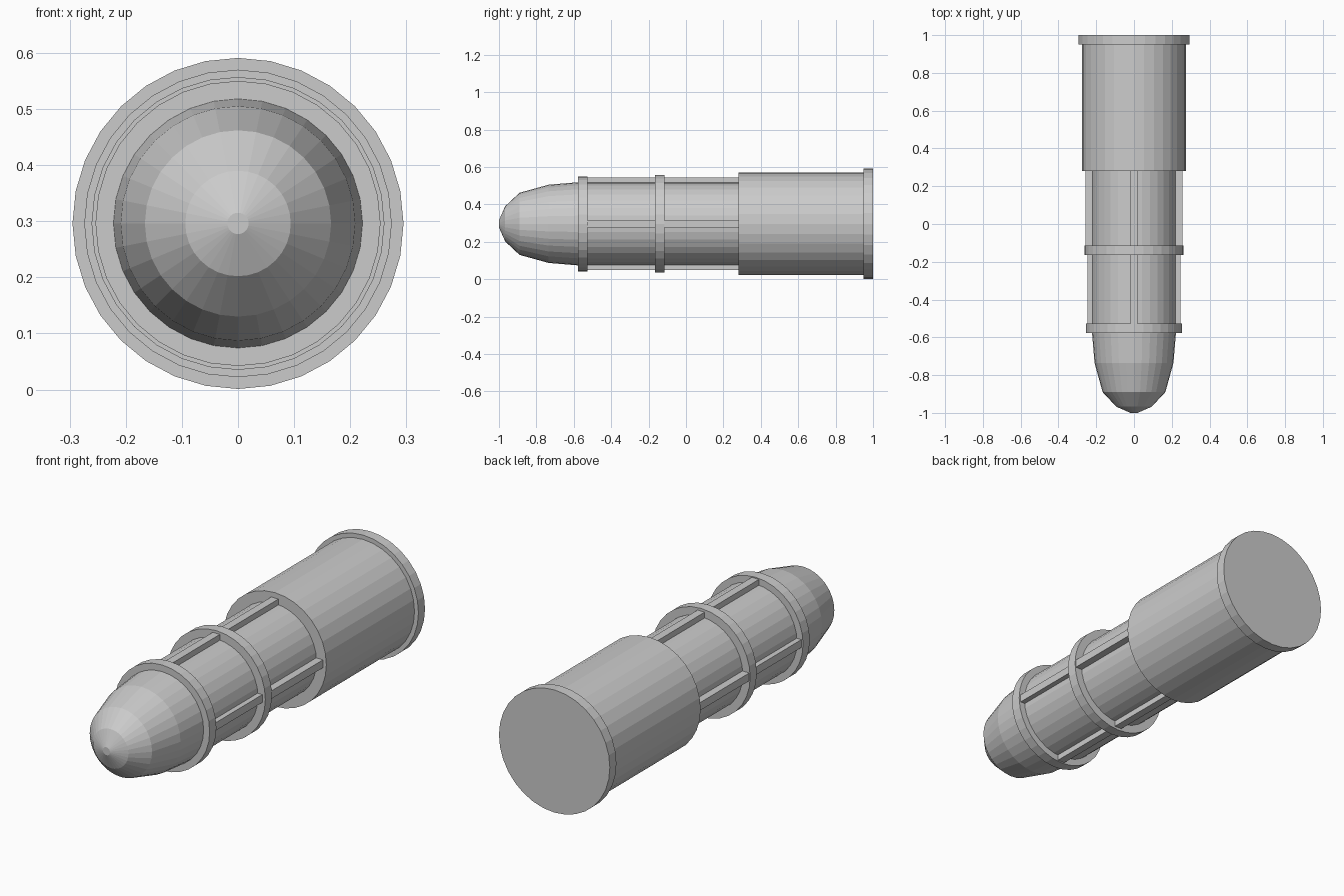
import bpy, bmesh, math

if "Cube" in bpy.data.objects:
    bpy.data.objects.remove(bpy.data.objects["Cube"])

CZ = 0.296   # height of the long axis
SIDES = 32


def lathe(name, profile):
    """Closed solid turned about the long (y) axis; profile is (y, radius)."""
    bm = bmesh.new()
    rings = []
    for y, r in profile:
        rings.append([bm.verts.new((r * math.sin(2 * math.pi * i / SIDES), y,
                                    CZ + r * math.cos(2 * math.pi * i / SIDES)))
                      for i in range(SIDES)])
    for a, b in zip(rings, rings[1:]):
        for i in range(SIDES):
            j = (i + 1) % SIDES
            bm.faces.new((a[i], a[j], b[j], b[i]))
    bm.faces.new(rings[0])
    bm.faces.new(rings[-1])
    return finish(name, bm)


def box(name, x0, x1, y0, y1, z0, z1):
    bm = bmesh.new()
    bmesh.ops.create_cube(bm, size=1)
    for v in bm.verts:
        v.co = ((x0 + x1) / 2 + v.co.x * (x1 - x0),
                (y0 + y1) / 2 + v.co.y * (y1 - y0),
                (z0 + z1) / 2 + v.co.z * (z1 - z0))
    return finish(name, bm)


def finish(name, bm):
    bmesh.ops.recalc_face_normals(bm, faces=bm.faces)
    mesh = bpy.data.meshes.new(name)
    bm.to_mesh(mesh)
    bm.free()
    obj = bpy.data.objects.new(name, mesh)
    bpy.context.collection.objects.link(obj)
    return obj


# Rounded nose running back into the inner core
lathe("nose_and_core", [(-1.0, 0.019), (-0.967, 0.094), (-0.89, 0.166),
                        (-0.735, 0.209), (-0.58, 0.222), (0.28, 0.222)])

# Wide rear barrel and end flange
lathe("rear_barrel", [(0.28, 0.274), (0.95, 0.274)])
lathe("end_flange", [(0.95, 0.295), (1.0, 0.295)])

# Collar rings around the core
lathe("front_collar", [(-0.578, 0.254), (-0.527, 0.254)])
lathe("middle_collar", [(-0.165, 0.261), (-0.115, 0.261)])

# Lengthwise ribs on four sides, in two sections
for section, y0, y1, side_r in (("front", -0.527, -0.165, 0.245),
                                ("rear", -0.115, 0.28, 0.256)):
    w, inner, top_r = 0.019, 0.212, 0.248
    box(section + "_rib_top", -w, w, y0, y1, CZ + inner, CZ + top_r)
    box(section + "_rib_bottom", -w, w, y0, y1, CZ - top_r, CZ - inner)
    box(section + "_rib_right", inner, side_r, y0, y1, CZ - w, CZ + w)
    box(section + "_rib_left", -side_r, -inner, y0, y1, CZ - w, CZ + w)
